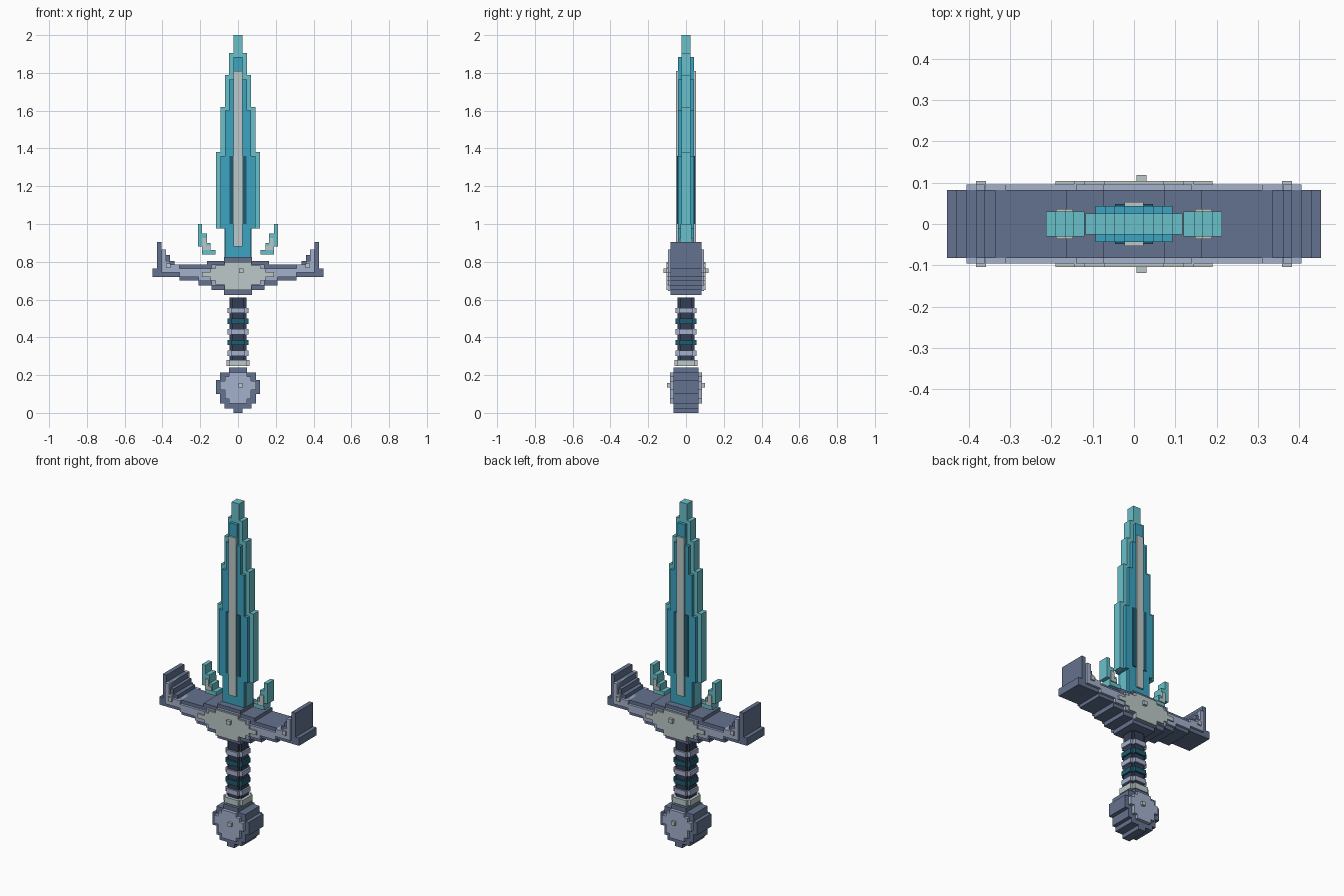
import bpy, bmesh

if "Cube" in bpy.data.objects:
    bpy.data.objects.remove(bpy.data.objects["Cube"], do_unlink=True)


def make_material(name, hex_code):
    srgb = [int(hex_code[i:i + 2], 16) / 255 for i in (0, 2, 4)]
    col = [c / 12.92 if c < 0.04 else ((c + 0.055) / 1.055) ** 2.4 for c in srgb] + [1]
    m = bpy.data.materials.new(name)
    m.use_nodes = True
    m.diffuse_color = col
    m.node_tree.nodes["Principled BSDF"].inputs["Base Color"].default_value = col
    return m


cyan = make_material("light cyan", "6AC0CA")
blue = make_material("blade blue", "3CA3C0")
teal = make_material("dark teal", "1F5A70")
silver = make_material("pale silver", "BCC8C8")
slate = make_material("slate", "64728F")
lavender = make_material("lavender grey", "A4B0CC")
navy = make_material("dark navy", "343E54")


def extrude(name, outline, depth, mat):
    """Extrude an x-z outline to plus and minus depth in y."""
    bm = bmesh.new()
    face = bm.faces.new([bm.verts.new((x, -depth, z)) for x, z in outline])
    out = bmesh.ops.extrude_face_region(bm, geom=[face])
    verts = [v for v in out["geom"] if isinstance(v, bmesh.types.BMVert)]
    bmesh.ops.translate(bm, verts=verts, vec=(0, 2 * depth, 0))
    bmesh.ops.recalc_face_normals(bm, faces=bm.faces)
    mesh = bpy.data.meshes.new(name)
    bm.to_mesh(mesh)
    bm.free()
    mesh.materials.append(mat)
    ob = bpy.data.objects.new(name, mesh)
    bpy.context.collection.objects.link(ob)
    return ob


def tiers(name, z, rows, depth, mat):
    """Symmetric stack: each row is (half width, top height)."""
    right = []
    for half, top in rows:
        right += [(half, z), (half, top)]
        z = top
    return extrude(name, right + [(-x, h) for x, h in reversed(right)], depth, mat)


def columns(name, cols, depth, mat, start=0, side=0):
    """Side by side columns (end x, low, high), mirrored unless a side is given."""
    low, high = [], []
    x = start
    for end, lo, hi in cols:
        low += [(x, lo), (end, lo)]
        high += [(x, hi), (end, hi)]
        x = end
    if side:
        return extrude(name, [(side * a, b) for a, b in low + high[::-1]], depth, mat)
    low, high = low[1:], high[1:]
    half = low + high[::-1]
    return extrude(name, half + [(-a, b) for a, b in reversed(half)], depth, mat)


def box(name, x0, x1, z0, z1, depth, mat):
    return extrude(name, [(x0, z0), (x1, z0), (x1, z1), (x0, z1)], depth, mat)


def cross_ring(name, z0, z1, wide, narrow, mat):
    """Round-ish block with a plus-shaped section."""
    box(name + "_wide", -wide, wide, z0, z1, narrow, mat)
    box(name + "_deep", -narrow, narrow, z0, z1, wide, mat)


# Blade: edge slab, raised body, dark grooves, central ridge
tiers("blade_edge", 0.8, [(0.072, 0.975), (0.117, 1.38), (0.093, 1.62),
                          (0.07, 1.79), (0.047, 1.905), (0.024, 2.0)], 0.025, cyan)
tiers("blade_body", 0.8, [(0.07, 0.975), (0.093, 1.36), (0.07, 1.6),
                          (0.047, 1.765), (0.024, 1.885)], 0.043, blue)
box("blade_groove", -0.046, 0.046, 1.0, 1.36, 0.048, teal)
box("blade_ridge", -0.023, 0.023, 0.88, 1.81, 0.053, silver)

# Crossguard: stepped core, raised panel, silver centre
columns("guard_core", [(0.075, 0.625, 0.825), (0.14, 0.65, 0.805), (0.165, 0.675, 0.805),
                       (0.21, 0.675, 0.785), (0.31, 0.7, 0.785), (0.335, 0.72, 0.785),
                       (0.36, 0.72, 0.805), (0.38, 0.72, 0.835), (0.405, 0.72, 0.865),
                       (0.43, 0.72, 0.905), (0.453, 0.72, 0.765)], 0.082, slate)
columns("guard_panel", [(0.075, 0.645, 0.805), (0.14, 0.675, 0.785), (0.21, 0.697, 0.765),
                        (0.31, 0.72, 0.765), (0.36, 0.742, 0.785), (0.38, 0.742, 0.805),
                        (0.405, 0.742, 0.865)], 0.096, lavender)
columns("guard_centre", [(0.072, 0.65, 0.8), (0.12, 0.68, 0.78), (0.145, 0.7, 0.765),
                         (0.19, 0.72, 0.745)], 0.104, silver)
box("guard_stud", 0.006, 0.03, 0.74, 0.764, 0.119, silver)

# Side prongs and guard tips, mirrored
for label, s in (("left", 1), ("right", -1)):
    columns(label + "_prong", [(0.145, 0.838, 0.862), (0.165, 0.838, 0.9),
                               (0.19, 0.838, 0.95), (0.213, 0.88, 1.0)],
            0.03, cyan, 0.12, s)
    columns(label + "_prong_inlay", [(0.166, 0.862, 0.885), (0.189, 0.862, 0.925)],
            0.036, silver, 0.147, s)
    columns(label + "_guard_tip", [(0.382, 0.768, 0.792)], 0.104, silver, 0.358, s)

# Grip with alternating bands and collar
cross_ring("grip", 0.28, 0.61, 0.045, 0.033, navy)
for i in range(5):
    z = 0.302 + i * 0.0565
    cross_ring("grip_band_%d" % (i + 1), z, z + 0.028, 0.055, 0.036,
               teal if i % 2 else lavender)
cross_ring("grip_collar", 0.247, 0.281, 0.062, 0.045, silver)

# Pommel: stepped disc, raised face, stud
tiers("pommel", 0, [(0.024, 0.024), (0.072, 0.05), (0.094, 0.1), (0.117, 0.175),
                    (0.094, 0.215), (0.047, 0.24)], 0.067, slate)
tiers("pommel_face", 0.05, [(0.047, 0.074), (0.07, 0.122), (0.094, 0.17),
                            (0.07, 0.193), (0.047, 0.215)], 0.086, lavender)
box("pommel_stud", 0.003, 0.024, 0.135, 0.157, 0.1, silver)
